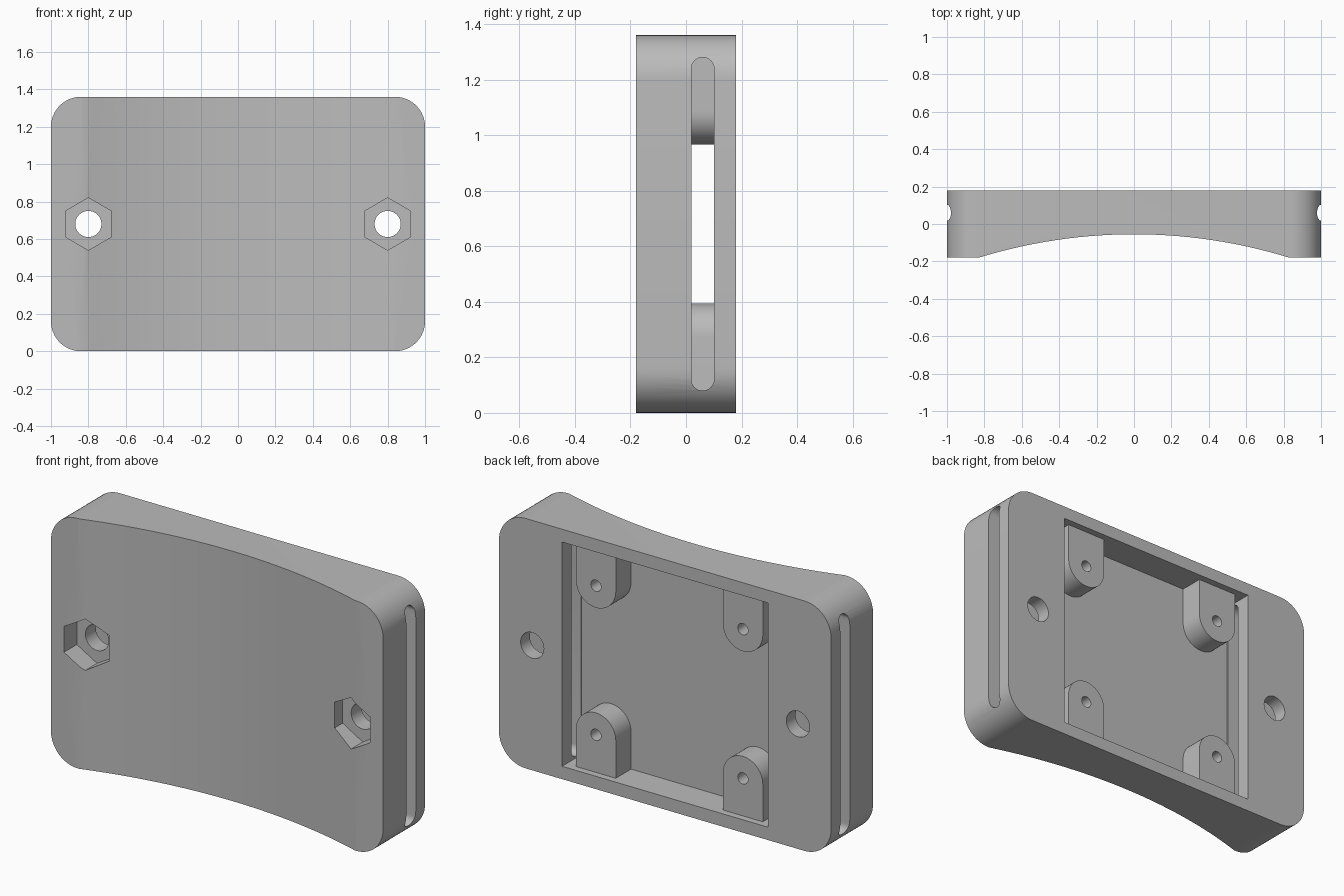
import bpy
import bmesh
from math import pi, sin, cos, asin, radians

if "Cube" in bpy.data.objects:
    bpy.data.objects.remove(bpy.data.objects["Cube"], do_unlink=True)

grey = bpy.data.materials.new("plain grey")
grey.use_nodes = True
grey.diffuse_color = (0.5, 0.5, 0.5, 1)
grey.node_tree.nodes["Principled BSDF"].inputs["Base Color"].default_value = (0.5, 0.5, 0.5, 1)

HEIGHT, DEPTH = 1.36, 0.18
MID = HEIGHT / 2
FLOOR, BOSS_TOP = 0.012, 0.143


def arc(cx, cy, r, start, end, steps):
    """Points along a circular arc, angles in radians."""
    angles = [start + (end - start) * i / steps for i in range(steps + 1)]
    return [(cx + r * cos(a), cy + r * sin(a)) for a in angles]


def circle(cx, cy, r, steps=32):
    return arc(cx, cy, r, 0, 2 * pi, steps)[:-1]


def rounded_rect(cx, cy, w, h, r, steps=12):
    points = []
    for i, (sx, sy) in enumerate([(1, 1), (-1, 1), (-1, -1), (1, -1)]):
        points += arc(cx + sx * (w / 2 - r), cy + sy * (h / 2 - r), r,
                      i * pi / 2, (i + 1) * pi / 2, steps)
    return points


def prism(name, outline, axis, lo, hi):
    """Extrude a 2D outline along one axis."""
    place = {"x": lambda a, b: (lo, a, b),
             "y": lambda a, b: (a, lo, b),
             "z": lambda a, b: (a, b, lo)}[axis]
    bm = bmesh.new()
    face = bm.faces.new([bm.verts.new(place(a, b)) for a, b in outline])
    geom = bmesh.ops.extrude_face_region(bm, geom=[face])["geom"]
    verts = [g for g in geom if isinstance(g, bmesh.types.BMVert)]
    shift = [hi - lo if axis == k else 0 for k in "xyz"]
    bmesh.ops.translate(bm, verts=verts, vec=shift)
    bmesh.ops.remove_doubles(bm, verts=bm.verts, dist=1e-5)
    bmesh.ops.recalc_face_normals(bm, faces=bm.faces)
    mesh = bpy.data.meshes.new(name)
    bm.to_mesh(mesh)
    bm.free()
    mesh.materials.append(grey)
    obj = bpy.data.objects.new(name, mesh)
    bpy.context.collection.objects.link(obj)
    return obj


def activate(obj):
    bpy.ops.object.select_all(action="DESELECT")
    obj.select_set(True)
    bpy.context.view_layer.objects.active = obj


def cut(obj, cutter):
    cutter.hide_render = True
    activate(obj)
    mod = obj.modifiers.new("cut", "BOOLEAN")
    mod.operation, mod.solver, mod.object = "DIFFERENCE", "EXACT", cutter
    bpy.ops.object.modifier_apply(modifier=mod.name)
    bpy.data.objects.remove(cutter, do_unlink=True)


def smooth(obj):
    activate(obj)
    bpy.ops.object.shade_smooth_by_angle(angle=radians(25))


# Rounded housing block
housing = prism("housing", rounded_rect(0, MID, 2, HEIGHT, 0.16), "y", -DEPTH, DEPTH)

# Concave front
half, sag = 0.83, 0.125
radius = (half ** 2 + sag ** 2) / (2 * sag)
sweep = asin(half / radius)
curve = arc(0, -DEPTH + sag - radius, radius, pi / 2 - sweep, pi / 2 + sweep, 28)
cut(housing, prism("front_cutter", curve + [(-half, -0.4), (half, -0.4)], "z", -0.1, HEIGHT + 0.1))

# Rear cavity
cut(housing, prism("cavity_cutter", [(-0.62, 0.07), (0.62, 0.07), (0.62, 1.29), (-0.62, 1.29)],
                   "y", FLOOR, 0.3))

# Side slots opening into the cavity
for lo, hi in [(-1.1, -0.55), (0.55, 1.1)]:
    cut(housing, prism("slot_cutter", rounded_rect(0.06, MID, 0.082, 1.2, 0.0409, 8), "x", lo, hi))

# Bolt holes with hexagonal nut pockets in the front
for side in (-1, 1):
    cut(housing, prism("bolt_cutter", circle(side * 0.8, MID, 0.07), "y", -0.3, 0.3))
    hexagon = arc(side * 0.8, MID, 0.14, pi / 2, pi * 2.5, 6)[:-1]
    cut(housing, prism("nut_cutter", hexagon, "y", -0.3, -0.07))
smooth(housing)

# Four round-ended screw bosses against the top and bottom cavity walls
for side, x in (("right", -0.4425), ("left", 0.4425)):
    for level, up in (("lower", 1), ("upper", -1)):
        z, r = MID - up * 0.406, 0.12
        wall = MID - up * 0.62
        outline = arc(x, z, r, 0, up * pi, 24) + [(x - r, wall), (x + r, wall)]
        boss = prism(f"{level}_{side}_boss", outline, "y", FLOOR - 0.01, BOSS_TOP)
        cut(boss, prism("screw_cutter", circle(x, z, 0.031, 20), "y", FLOOR + 0.01, 0.3))
        smooth(boss)
